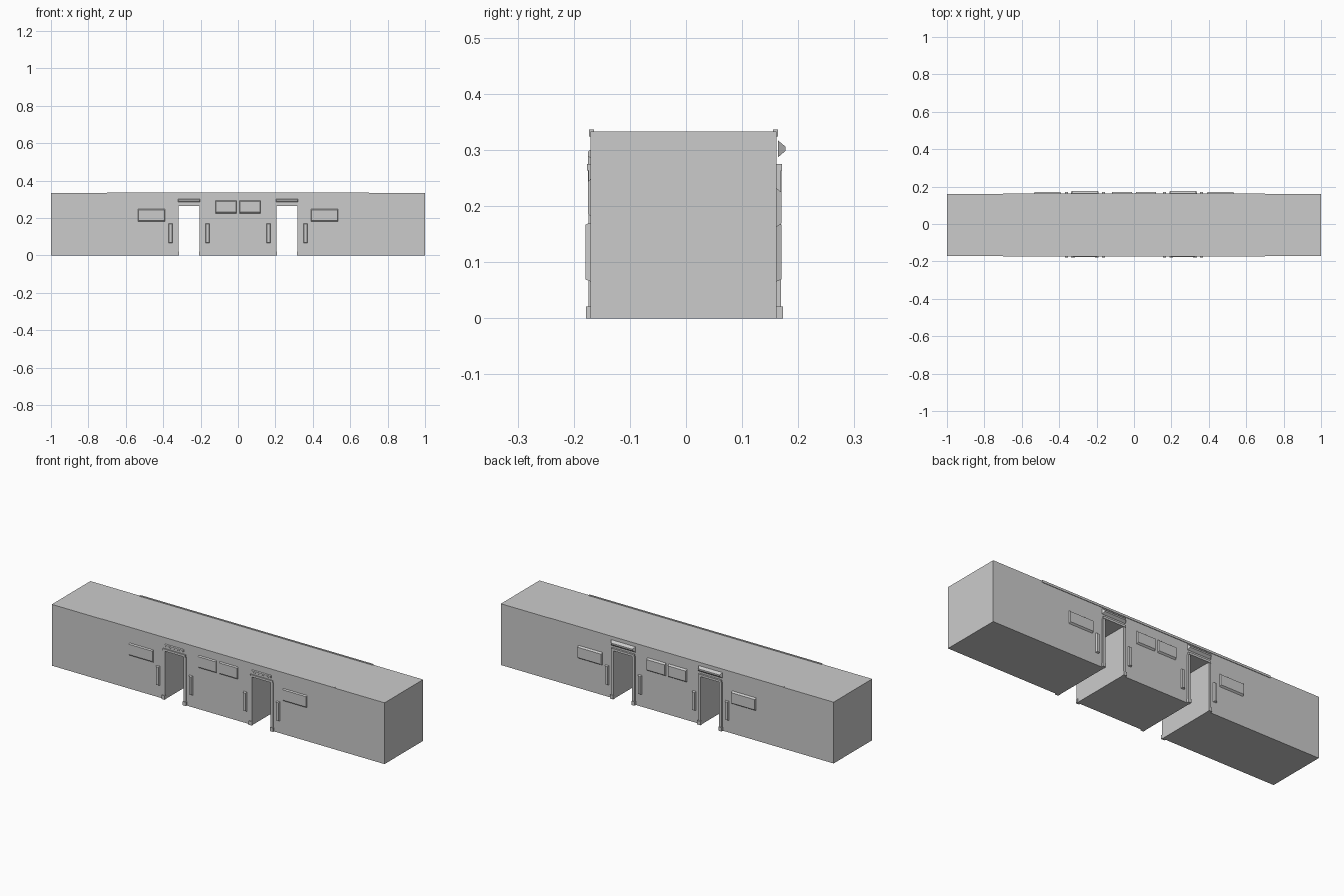
import bpy, bmesh

if "Cube" in bpy.data.objects:
    bpy.data.objects.remove(bpy.data.objects["Cube"])

grey = bpy.data.materials.new("concrete_grey")
grey.diffuse_color = (0.6, 0.6, 0.6, 1)
grey.use_nodes = True
grey.node_tree.nodes["Principled BSDF"].inputs["Base Color"].default_value = grey.diffuse_color

FRONT, BACK = -0.17, 0.161
TOP = 0.333
DOOR_X, DOOR_HALF, DOOR_TOP = 0.262, 0.056, 0.265


def finish(name, bm):
    bmesh.ops.recalc_face_normals(bm, faces=bm.faces[:])
    me = bpy.data.meshes.new(name)
    bm.to_mesh(me)
    bm.free()
    me.materials.append(grey)
    ob = bpy.data.objects.new(name, me)
    bpy.context.collection.objects.link(ob)
    return ob


def block(name, cx, cz, w, h, y0, y1, bx=0.0, bz=0.0):
    """Box from wall side y0 to outer side y1, whose outer face shrinks by bx, bz."""
    bm = bmesh.new()
    bmesh.ops.create_cube(bm, size=1)
    for v in bm.verts:
        outer = v.co.y > 0
        sx, sz = v.co.x * 2, v.co.z * 2
        v.co.x = cx + sx * (w / 2 - (bx if outer else 0))
        v.co.z = cz + sz * (h / 2 - (bz if outer else 0))
        v.co.y = y1 if outer else y0
    return finish(name, bm)


# main building: front outline with two passage notches, extruded in depth
a, b = DOOR_X - DOOR_HALF, DOOR_X + DOOR_HALF
half = [(a, 0), (a, DOOR_TOP), (b, DOOR_TOP), (b, 0), (1, 0), (1, TOP)]
outline = half + [(-x, z) for x, z in reversed(half)]
bm = bmesh.new()
face = bm.faces.new([bm.verts.new((x, FRONT, z)) for x, z in outline])
ext = bmesh.ops.extrude_face_region(bm, geom=[face])
bmesh.ops.translate(bm, vec=(0, BACK - FRONT, 0),
                    verts=[g for g in ext["geom"] if isinstance(g, bmesh.types.BMVert)])
finish("building_body", bm)

# details on both long sides
for side, wall, d, drop in (("front", FRONT, -1, 0.0), ("back", BACK, 1, 0.018)):
    inn = wall - d * 0.004
    extra = 0.004 if side == "back" else 0.0

    # roof edge strip
    block(side + "_roof_strip", 0, 0.330, 1.4, 0.012, wall - d * 0.006, wall + d * 0.003)

    # window panels: outer pair lower, inner pair higher
    for x, z, w in ((0.462, 0.215, 0.148), (0.064, 0.259, 0.114)):
        for s in (-1, 1):
            block(side + "_window_panel", s * x, z - drop, w, 0.076,
                  inn, wall + d * (0.005 + extra), 0.004, 0.010)

    for s in (-1, 1):
        cx = s * DOOR_X
        # lintel over the passage
        block(side + "_lintel", cx, 0.269, 0.136, 0.012, inn, wall + d * (0.006 + extra))
        for t in (-1, 1):
            # door jamb with foot
            jx = cx + t * (DOOR_HALF + 0.007)
            block(side + "_jamb", jx, 0.132, 0.014, 0.264, inn, wall + d * (0.004 + extra))
            block(side + "_jamb_foot", jx + t * 0.001, 0.0105, 0.019, 0.021,
                  inn, wall + d * (0.008 + extra))
            # upright wall lamp beside the door
            block(side + "_wall_lamp", cx + t * 0.099, 0.118, 0.024, 0.108,
                  inn, wall + d * 0.009, 0.005, 0.005)
        # sign board above the door
        if side == "front":
            block("front_sign", cx, 0.293, 0.118, 0.02, inn, wall - 0.005, 0.003, 0.006)
        else:
            block("back_sign", cx, 0.302, 0.145, 0.03, 0.164, 0.177, 0.008, 0.011)
